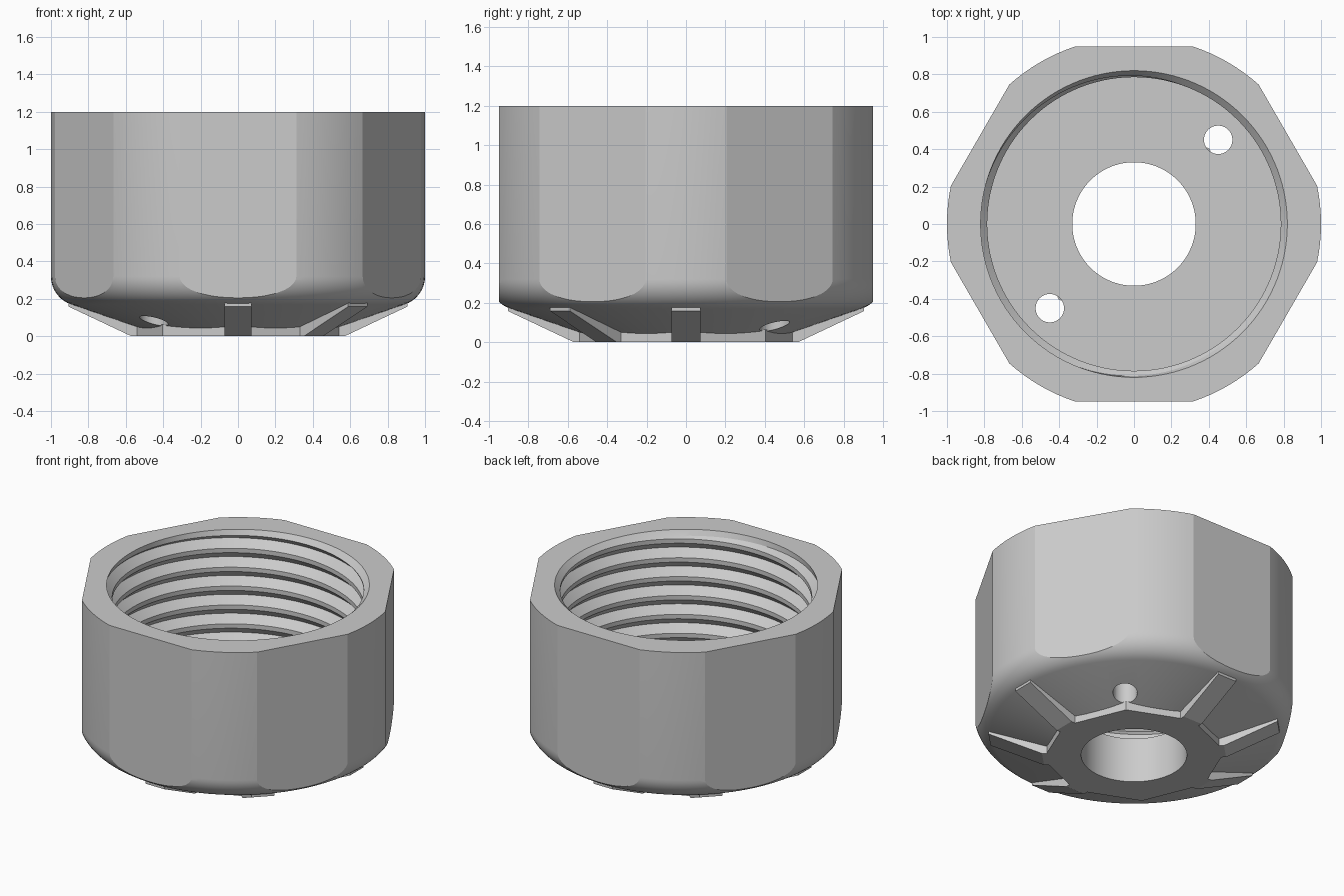
import bpy, bmesh, math
from mathutils import Matrix, Vector

TAU = 2 * math.pi
cube = bpy.data.objects.get("Cube")
if cube:
    bpy.data.objects.remove(cube, do_unlink=True)

grey = bpy.data.materials.new("plain grey")
grey.use_nodes = True
grey.diffuse_color = (0.6, 0.6, 0.6, 1)
grey.node_tree.nodes["Principled BSDF"].inputs["Base Color"].default_value = grey.diffuse_color


def make_object(name, bm):
    bmesh.ops.recalc_face_normals(bm, faces=bm.faces)
    mesh = bpy.data.meshes.new(name)
    bm.to_mesh(mesh)
    bm.free()
    mesh.materials.append(grey)
    obj = bpy.data.objects.new(name, mesh)
    bpy.context.collection.objects.link(obj)
    return obj


def prism(bm, outline, depth, matrix=Matrix()):
    """Extrude a flat XY outline along local z by depth."""
    face = bm.faces.new([bm.verts.new(matrix @ Vector((x, y, 0))) for x, y in outline])
    moved = bmesh.ops.extrude_face_region(bm, geom=[face])["geom"]
    shift = matrix.to_3x3() @ Vector((0, 0, depth))
    bmesh.ops.translate(bm, verts=[v for v in moved if isinstance(v, bmesh.types.BMVert)], vec=shift)


def polygon(radius, sides, start=0.0, cx=0.0, cy=0.0):
    return [(cx + radius * math.cos(start + TAU * i / sides),
             cy + radius * math.sin(start + TAU * i / sides)) for i in range(sides)]


def activate(obj):
    bpy.ops.object.select_all(action='DESELECT')
    obj.select_set(True)
    bpy.context.view_layer.objects.active = obj


def cut(target, cutter, operation):
    mod = target.modifiers.new("cut", 'BOOLEAN')
    mod.operation, mod.object, mod.solver = operation, cutter, 'EXACT'
    activate(target)
    bpy.ops.object.modifier_apply(modifier=mod.name)
    bpy.data.objects.remove(cutter, do_unlink=True)


# Main dimensions
SEGMENTS = 120
HEIGHT, FLOOR, BORE = 1.2, 0.31, 0.33
BASE, DISC = 0.045, 0.57
ROOT, CREST, PITCH, FLANK = 0.835, 0.785, 0.13, 0.05
THREAD_TOP = HEIGHT - 0.035


def thread_radius(phase):
    """Trapezoid ridge: rising flank, flat crest, falling flank."""
    edge = min(phase, PITCH - phase)
    return ROOT - (ROOT - CREST) * min(1, max(0, edge / FLANK))


def thread_points(turn):
    """Internal thread section at a fraction of a turn, listed top to bottom."""
    points = []
    for k in range(9, -3, -1):
        for offset in (PITCH - FLANK, FLANK, 0):
            z = FLOOR + PITCH * (k + turn) + offset
            zc = min(THREAD_TOP, max(FLOOR, z))
            phase = (zc - FLOOR - PITCH * turn) % PITCH
            points.append((thread_radius(phase), zc))
    return points


# Cap body: turned outside with a rounded shoulder, helical thread inside
ROUND, SHOULDER, SLOPE = 0.158, 0.32, math.radians(19)
outer = [(BORE, FLOOR), (BORE, BASE), (0.53, BASE)]
for i in range(11):
    a = SLOPE + (math.pi / 2 - SLOPE) * i / 10
    outer.append((1 - ROUND + ROUND * math.sin(a), SHOULDER - ROUND * math.cos(a)))
outer += [(1, HEIGHT), (0.82, HEIGHT)]

bm = bmesh.new()
columns = []
for s in range(SEGMENTS + 1):
    a = TAU * s / SEGMENTS
    columns.append([bm.verts.new((r * math.cos(a), r * math.sin(a), z))
                    for r, z in outer + thread_points(s / SEGMENTS)])
for left, right in zip(columns, columns[1:]):
    for i in range(len(left)):
        j = (i + 1) % len(left)
        bm.faces.new((left[i], right[i], right[j], left[j]))
bmesh.ops.remove_doubles(bm, verts=bm.verts, dist=1e-5)
body = make_object("cap_body", bm)

# Six wrench flats
bm = bmesh.new()
prism(bm, polygon(0.95 / math.cos(math.pi / 6), 6), 2, Matrix.Translation((0, 0, -0.5)))
cut(body, make_object("hex_cutter", bm), 'INTERSECT')

# Two small drilled holes
bm = bmesh.new()
for side in (1, -1):
    prism(bm, polygon(0.076, 40, cx=0.45 * side, cy=0.45 * side), 0.6,
          Matrix.Translation((0, 0, -0.1)))
cut(body, make_object("hole_cutter", bm), 'DIFFERENCE')

# Octagonal bottom disc with the central bore
bm = bmesh.new()
prism(bm, polygon(DISC, 8), 0.065)
disc = make_object("bottom_disc", bm)
bm = bmesh.new()
prism(bm, polygon(BORE, SEGMENTS), 0.4, Matrix.Translation((0, 0, -0.1)))
cut(disc, make_object("bore_cutter", bm), 'DIFFERENCE')

# Radial ribs, left out where the drilled holes sit
WIDTH = 0.145
section = [(0.45, 0), (DISC, 0), (0.905, 0.158), (0.905, 0.22), (0.45, 0.1)]
upright = Matrix.Translation((0, WIDTH / 2, 0)) @ Matrix.Rotation(math.pi / 2, 4, 'X')
bm = bmesh.new()
for i in range(8):
    if i not in (1, 5):
        prism(bm, section, WIDTH, Matrix.Rotation(TAU * i / 8, 4, 'Z') @ upright)
ribs = make_object("bottom_ribs", bm)

for obj in (body, disc, ribs):
    activate(obj)
    bpy.ops.object.shade_smooth_by_angle(angle=math.radians(15))
